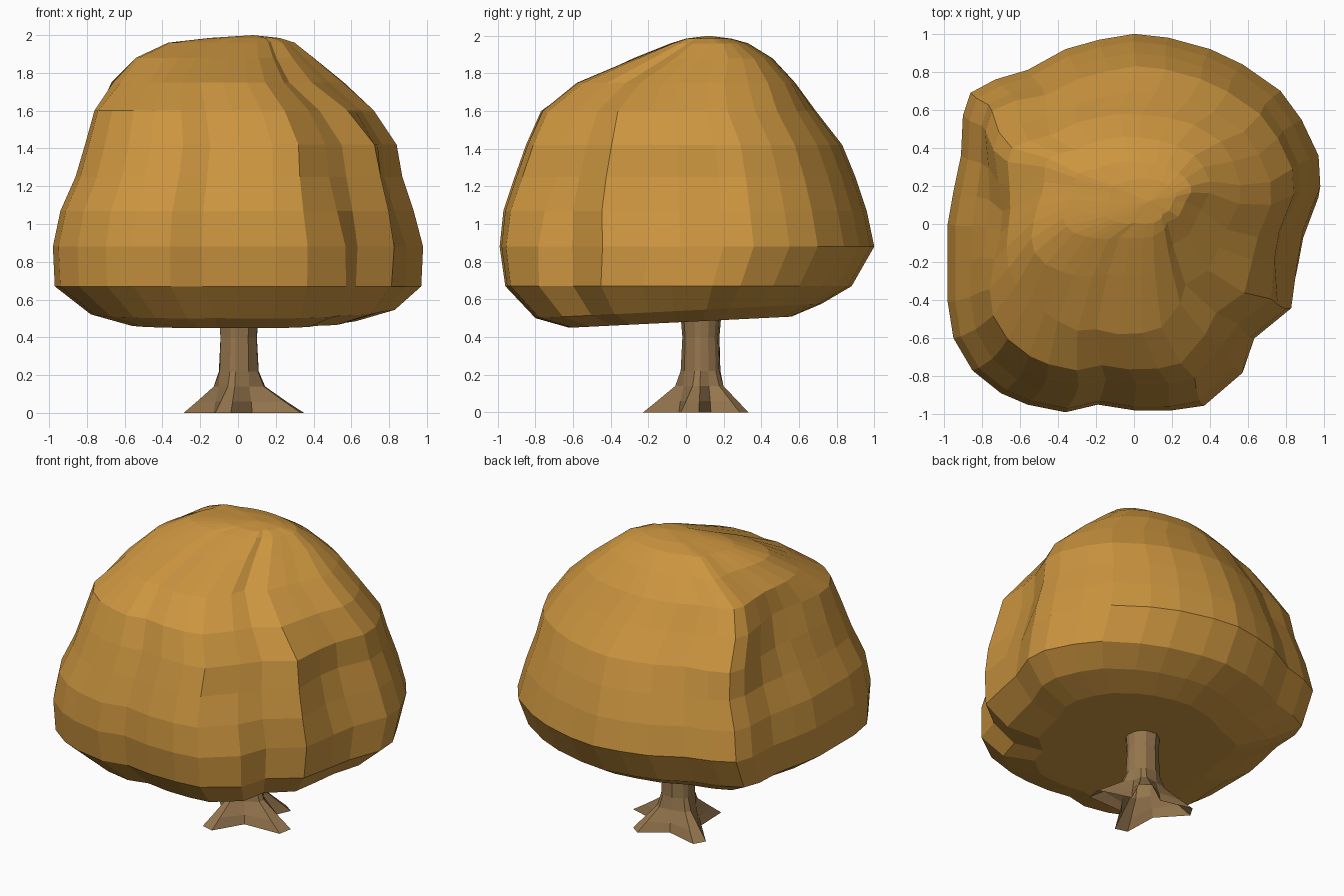
import bpy, bmesh, math

if "Cube" in bpy.data.objects:
    bpy.data.objects.remove(bpy.data.objects["Cube"])


def material(name, rgb):
    m = bpy.data.materials.new(name)
    m.diffuse_color = (*rgb, 1)
    m.use_nodes = True
    m.node_tree.nodes["Principled BSDF"].inputs["Base Color"].default_value = m.diffuse_color
    return m


def loft(name, rings, ends, mat):
    """Skin a stack of equal rings; each given end point closes its end with a fan."""
    bm = bmesh.new()
    loops = [[bm.verts.new(p) for p in ring] for ring in rings]
    n = len(loops[0])
    for a, b in zip(loops, loops[1:]):
        for i in range(n):
            j = (i + 1) % n
            bm.faces.new((a[i], a[j], b[j], b[i]))
    for end, loop in zip(ends, (loops[0][::-1], loops[-1])):
        if end:
            tip = bm.verts.new(end)
            for i in range(n):
                bm.faces.new((loop[i], loop[(i + 1) % n], tip))
    me = bpy.data.meshes.new(name)
    bm.to_mesh(me)
    bm.free()
    me.materials.append(mat)
    ob = bpy.data.objects.new(name, me)
    bpy.context.collection.objects.link(ob)
    return ob


leaf = material("autumn_leaf", (0.60, 0.30, 0.05))
bark = material("bark", (0.30, 0.18, 0.075))

# Foliage: lumpy plan outline, fitted to the extents of each level
outline = [(.98, .2), (.97, .36), (.88, .55), (.77, .7), (.57, .84), (.4, .92),
           (.18, .98), (0, 1), (-.18, .97), (-.36, .92), (-.56, .81),
           (-.73, .76), (-.86, .69), (-.9, .57), (-.91, .36), (-.95, .17),
           (-.98, 0), (-.98, -.2), (-.98, -.41), (-.95, -.6), (-.85, -.77),
           (-.7, -.89), (-.56, -.95), (-.36, -.99), (-.19, -.95), (0, -.98),
           (.2, -.98), (.37, -.96), (.58, -.8), (.63, -.6), (.82, -.44),
           (.87, -.2), (.9, -.03)]
# z, x min, x max, y min, y max
levels = [(.48, -.30, .30, -.32, .34),
          (.48, -.58, .62, -.62, .56),
          (.54, -.78, .83, -.80, .72),
          (.67, -.97, .97, -.96, .88),
          (.88, -.98, .98, -.99, 1.0),
          (1.07, -.94, .93, -.97, .96),
          (1.25, -.86, .87, -.91, .90),
          (1.42, -.81, .84, -.85, .83),
          (1.60, -.76, .72, -.77, .69),
          (1.75, -.67, .56, -.58, .58),
          (1.88, -.54, .40, -.28, .46),
          (1.96, -.37, .30, -.08, .33),
          (1.985, -.15, .22, 0, .24)]
# Hollows (bulges if negative) between the foliage lobes:
# angle, height, angular width, height width, depth
hollows = [(-56, 1.35, 10, .40, .09),    # right edge of the front lobe
           (-36, 1.25, 14, .30, -.05),   # front right lobe
           (-40, 1.80, 30, .18, .14),
           (-8, 1.15, 11, .25, .05),     # right valley
           (-135, 1.74, 26, .09, .15),   # step above the front left lobe
           (205, 1.93, 30, .07, -.15),
           (176, 1.62, 18, .25, .10),    # left valley
           (146, 1.50, 18, .22, -.06),   # back left lobe
           (48, 1.76, 26, .16, -.09)]    # back right lobe


def lobed(z):
    """Plan outline at height z, with lobes and hollows, as offsets 0 to 1."""
    pts = []
    for x, y in outline:
        f, a = 1, math.degrees(math.atan2(y, x))
        for ha, h, wa, wh, d in hollows:
            da = (a - ha + 180) % 360 - 180
            f -= d * math.exp(-(da / wa) ** 2 - ((z - h) / wh) ** 2)
        pts.append((x * f, y * f))
    lo = [min(p[k] for p in pts) for k in (0, 1)]
    hi = [max(p[k] for p in pts) for k in (0, 1)]
    return [[(p[k] - lo[k]) / (hi[k] - lo[k]) for k in (0, 1)] for p in pts]


rings = []
for z, x0, x1, y0, y1 in levels:
    ring = []
    for u, v in lobed(z):
        x, y = x0 + (x1 - x0) * u, y0 + (y1 - y0) * v
        ring.append((x, y, z + (.05 * y if z < .6 else 0)))
    rings.append(ring)
loft("foliage", rings, ((0, 0, .48), (.08, .12, 2.0)), leaf)

# Trunk: flared roots with valleys between, blending into a round stem (open below)
roots = [(-10, .35), (54, .285), (150, .31), (255, .31)]
stem = (0, .08)
# z, share of root spread, stem radius
steps = [(0, 1, .14), (.06, .58, .13), (.14, .14, .11), (.22, .02, .105),
         (.40, 0, .10), (.52, 0, .11)]
trunk = []
for z, spread, r in steps:
    ring = []
    for k, (a, length) in enumerate(roots):
        nxt = roots[(k + 1) % 4][0] + (360 if k == 3 else 0)
        tip = r + (length - r) * spread
        for ang, rad in ((a - 8, tip), (a + 8, tip), ((a + nxt) / 2, r)):
            t = math.radians(ang)
            ring.append((stem[0] + rad * math.cos(t), stem[1] + rad * math.sin(t), z))
    trunk.append(ring)
loft("trunk", trunk, (None, None), bark)
